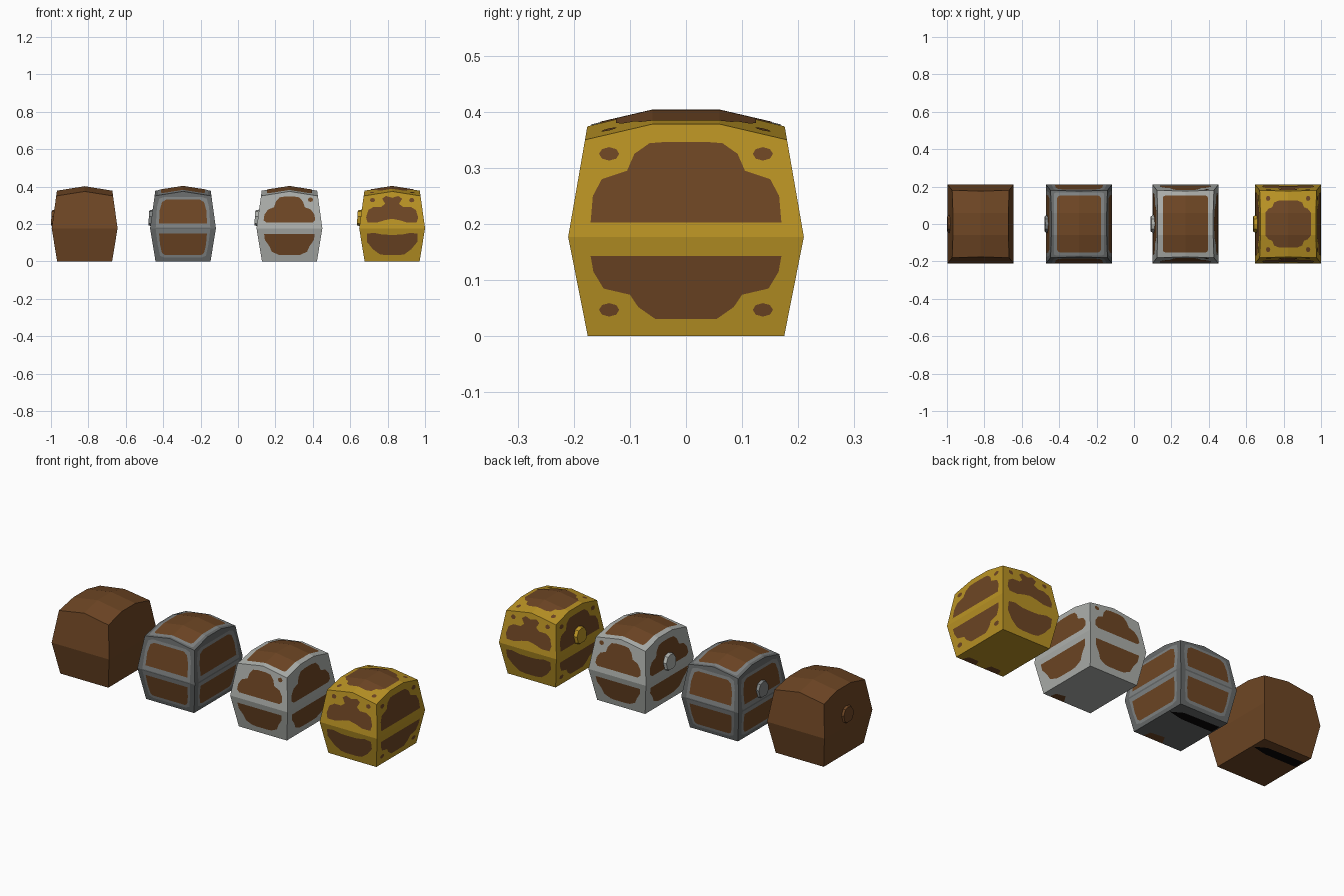
import bpy, bmesh, math

if "Cube" in bpy.data.objects:
    bpy.data.objects.remove(bpy.data.objects["Cube"])


def mat(name, r, g, b):
    m = bpy.data.materials.new(name)
    lin = [((c / 255 + 0.055) / 1.055) ** 2.4 for c in (r, g, b)]
    m.diffuse_color = (*lin, 1)
    m.use_nodes = True
    m.node_tree.nodes["Principled BSDF"].inputs["Base Color"].default_value = m.diffuse_color
    return m


WOOD = mat("brown wood", 110, 70, 36)
DARK = mat("dark iron", 103, 106, 106)
IRON = mat("light iron", 128, 131, 131)
SILVER = mat("silver", 172, 175, 171)
GOLD = mat("gold", 186, 147, 36)
BLACK = mat("black", 8, 6, 5)

# half sizes of the chest at the bottom, the waist and the lid edge
BX, MX, TX = 0.147, 0.176, 0.152
BY, MY, TY = 0.175, 0.21, 0.18
ZM, ZT = 0.177, 0.35


def make(name, bm, material, cx):
    me = bpy.data.meshes.new(name)
    bm.to_mesh(me)
    bm.free()
    me.materials.append(material)
    ob = bpy.data.objects.new(name, me)
    ob.location.x = cx
    bpy.context.collection.objects.link(ob)
    return ob


def lid_z(x, y):
    return 0.378 - 0.028 * max(0, (abs(y) - 0.06) / 0.12) + 0.024 * (1 - abs(x) / TX)


def depth(axis, z):
    """Distance of a side wall from the middle at height z."""
    b, m, t = (BX, MX, TX) if axis == 'x' else (BY, MY, TY)
    if z < ZM:
        return b + (m - b) * z / ZM
    return m + (t - m) * (z - ZM) / (ZT - ZM)


def body(name, material, cx):
    bm = bmesh.new()
    rings = []
    for hx, hy, z in ((BX, BY, 0), (MX, MY, ZM)):
        rings.append([bm.verts.new((sx * hx, sy * hy, z))
                      for sx, sy in ((-1, -1), (1, -1), (1, 1), (-1, 1))])
    lo, mid = rings
    bm.faces.new(lo[::-1])
    for i in range(4):
        j = (i + 1) % 4
        bm.faces.new((lo[i], lo[j], mid[j], mid[i]))
    # domed lid: 3 x 4 grid
    g = []
    for x in (-TX, 0, TX):
        row = []
        for y in (-TY, -0.06, 0.06, TY):
            z = lid_z(x, y)
            px = math.copysign(depth('x', z), x) if x else 0
            py = math.copysign(depth('y', z), y) if abs(y) > 0.1 else y
            row.append(bm.verts.new((px, py, z)))
        g.append(row)
    for i in range(2):
        for j in range(3):
            bm.faces.new((g[i][j], g[i + 1][j], g[i + 1][j + 1], g[i][j + 1]))
    # upper walls
    bm.faces.new((mid[0], mid[1], g[2][0], g[1][0], g[0][0]))
    bm.faces.new((mid[1], mid[2], g[2][3], g[2][2], g[2][1], g[2][0]))
    bm.faces.new((mid[2], mid[3], g[0][3], g[1][3], g[2][3]))
    bm.faces.new((mid[3], mid[0], g[0][0], g[0][1], g[0][2], g[0][3]))
    bmesh.ops.recalc_face_normals(bm, faces=bm.faces)
    make(name, bm, material, cx)


def mirrored(half):
    return list(half) + [(-u, v) for u, v in reversed(half) if u > 1e-6]


def spot(u, v, ru=0.018, rv=0.012):
    return [(u + ru * math.cos(k * math.pi / 4), v + rv * math.sin(k * math.pi / 4)) for k in range(8)]


def wall_plate(name, pts, axis, sign, material, cx, off=0.0015):
    """Flat painted panel on one wall, given as (sideways, height) points."""
    bm = bmesh.new()
    vs = []
    for u, z in pts:
        d = sign * (depth(axis, z) + off)
        vs.append(bm.verts.new((d, u, z) if axis == 'x' else (u, d, z)))
    f = bm.faces.new(vs)
    f.normal_update()
    if (f.normal.x if axis == 'x' else f.normal.y) * sign < 0:
        f.normal_flip()
    make(name, bm, material, cx)


def flat_plate(name, pts, material, cx, off=0.0015, under=False):
    """Panel draped over the lid, or lying on the underside."""
    bm = bmesh.new()
    f = bm.faces.new([bm.verts.new((x, y, 0)) for x, y in pts])
    f.normal_update()
    if (f.normal.z < 0) != under:
        f.normal_flip()
    if not under:
        for co, no in (((0, 0, 0), (1, 0, 0)), ((0, 0.06, 0), (0, 1, 0)), ((0, -0.06, 0), (0, 1, 0))):
            bmesh.ops.bisect_plane(bm, geom=bm.verts[:] + bm.edges[:] + bm.faces[:],
                                   plane_co=co, plane_no=no)
    for v in bm.verts:
        v.co.z = -0.0008 if under else lid_z(v.co.x, v.co.y) + off
    make(name, bm, material, cx)


def lock(name, material, cx, reach):
    half = [(0, 0.278), (0.03, 0.27), (0.05, 0.24), (0.042, 0.2), (0.02, 0.188)]
    pts = mirrored(half)
    bm = bmesh.new()
    back = [bm.verts.new((-depth('x', z) + 0.004, y, z)) for y, z in pts]
    front = [bm.verts.new((-reach + max(0, z - 0.2) * 0.06, y * 0.85, 0.232 + (z - 0.232) * 0.88)) for y, z in pts]
    n = len(pts)
    bm.faces.new(front)
    bm.faces.new(back[::-1])
    for i in range(n):
        j = (i + 1) % n
        bm.faces.new((back[i], back[j], front[j], front[i]))
    bmesh.ops.recalc_face_normals(bm, faces=bm.faces)
    make(name, bm, material, cx)


def walls(name, half, material, cx, off=0.0015, axes='xy', shrink=0.82):
    """The same symmetric panel on opposite walls, narrower on front and back."""
    for a in axes:
        k = 1 if a == 'x' else shrink
        for s in (-1, 1):
            wall_plate(name, mirrored([(u * k, z) for u, z in half]), a, s, material, cx, off)


def rounded(hx, hy, c):
    q = [(hx, 0), (hx, hy - c), (hx - c * 0.3, hy - c * 0.3), (hx - c, hy)]
    up = mirrored(q)
    return up[:-1] + [(-x, -y) for x, y in up[:-1]]


# wooden chest
cx = -0.82
body("wooden_chest", WOOD, cx)
lock("wooden_lock", WOOD, cx, 0.18)

# iron chest: light border plates under rectangular wood panels
cx = -0.294
body("iron_chest", DARK, cx)
lock("iron_lock", IRON, cx, 0.185)
walls("iron_upper_border", [(0.178, 0.181), (0.17, 0.29), (0.155, 0.335), (0.12, 0.345)], IRON, cx, 0.001)
walls("iron_lower_border", [(0.178, 0.172), (0.165, 0.09), (0.15, 0.03), (0.12, 0.02)], IRON, cx, 0.001)
walls("iron_upper_panel", [(0.156, 0.204), (0.153, 0.27), (0.137, 0.317), (0.11, 0.33)], WOOD, cx, 0.002)
walls("iron_lower_panel", [(0.156, 0.15), (0.15, 0.09), (0.137, 0.045), (0.12, 0.035)], WOOD, cx, 0.002)
flat_plate("iron_lid_border", rounded(0.134, 0.168, 0.01), IRON, cx, 0.001)
flat_plate("iron_lid_panel", rounded(0.117, 0.152, 0.015), WOOD, cx, 0.002)
flat_plate("iron_base_patch", [(0.09, -0.172), (0.08, -0.13), (0.0, -0.12), (-0.03, -0.172)], WOOD, cx, under=True)

# dark strip under the first two chests
for c in (-0.82, -0.294):
    flat_plate("base_strip", [(0.14, 0.085), (0.08, 0.12), (-0.14, 0.125), (-0.14, 0.065), (0.05, 0.065)],
               BLACK, c, under=True)

# silver chest: domed wood panels
cx = 0.275
body("silver_chest", SILVER, cx)
lock("silver_lock", SILVER, cx, 0.187)
walls("silver_upper_panel", [(0.15, 0.207), (0.168, 0.22), (0.163, 0.25), (0.14, 0.277), (0.1, 0.29),
                             (0.088, 0.32), (0.065, 0.342), (0.03, 0.347)], WOOD, cx)
walls("silver_lower_panel", [(0.165, 0.147), (0.16, 0.115), (0.13, 0.08), (0.115, 0.052),
                             (0.07, 0.035), (0.04, 0.033)], WOOD, cx)
flat_plate("silver_lid_panel", rounded(0.12, 0.152, 0.012), WOOD, cx)
for s in (-1, 1):
    wall_plate("silver_spot", spot(0.113, 0.33, 0.014), 'y', s, WOOD, cx)
flat_plate("silver_base_patch", [(0.11, -0.173), (0.1, -0.135), (0.05, -0.125), (0.02, -0.173)], WOOD, cx, under=True)

# gold chest: scalloped wood panels and corner spots
cx = 0.824
body("gold_chest", GOLD, cx)
lock("gold_lock", GOLD, cx, 0.188)
walls("gold_side_upper_panel", [(0.17, 0.203), (0.166, 0.25), (0.15, 0.28), (0.105, 0.295), (0.092, 0.325),
                                (0.065, 0.344), (0.04, 0.346)], WOOD, cx, axes='x')
walls("gold_side_lower_panel", [(0.17, 0.143), (0.165, 0.115), (0.147, 0.085), (0.1, 0.074), (0.085, 0.052),
                                (0.055, 0.031)], WOOD, cx, axes='x')
walls("gold_front_upper_panel", [(0, 0.228), (0.05, 0.22), (0.1, 0.207), (0.16, 0.208), (0.17, 0.235),
                                 (0.155, 0.275), (0.12, 0.292), (0.07, 0.292), (0.045, 0.308),
                                 (0.065, 0.335), (0.04, 0.35), (0, 0.34)], WOOD, cx, axes='y')
walls("gold_front_lower_panel", [(0, 0.142), (0.06, 0.143), (0.12, 0.153), (0.165, 0.148), (0.165, 0.105),
                                 (0.125, 0.065), (0.08, 0.038), (0.04, 0.033)], WOOD, cx, axes='y')
half = [(0.122, 0), (0.122, 0.06), (0.105, 0.082), (0.085, 0.09), (0.075, 0.115), (0.05, 0.125)]
loop = mirrored(half)[:-1]
flat_plate("gold_lid_panel", loop + [(-x, -y) for x, y in loop], WOOD, cx)
for s in (-1, 1):
    for t in (-1, 1):
        flat_plate("gold_lid_spot", spot(0.107 * s, 0.137 * t, 0.012, 0.014), WOOD, cx)
        wall_plate("gold_front_spot", spot(0.105 * s, 0.328, 0.014), 'y', t, WOOD, cx)
        for z in (0.325, 0.047):
            wall_plate("gold_side_spot", spot(0.137 * s, z), 'x', t, WOOD, cx)
    flat_plate("gold_base_patch", [(0.07 * s + 0.045, -0.173), (0.07 * s + 0.03, -0.135),
                                   (0.07 * s - 0.03, -0.135), (0.07 * s - 0.045, -0.173)], WOOD, cx, under=True)
